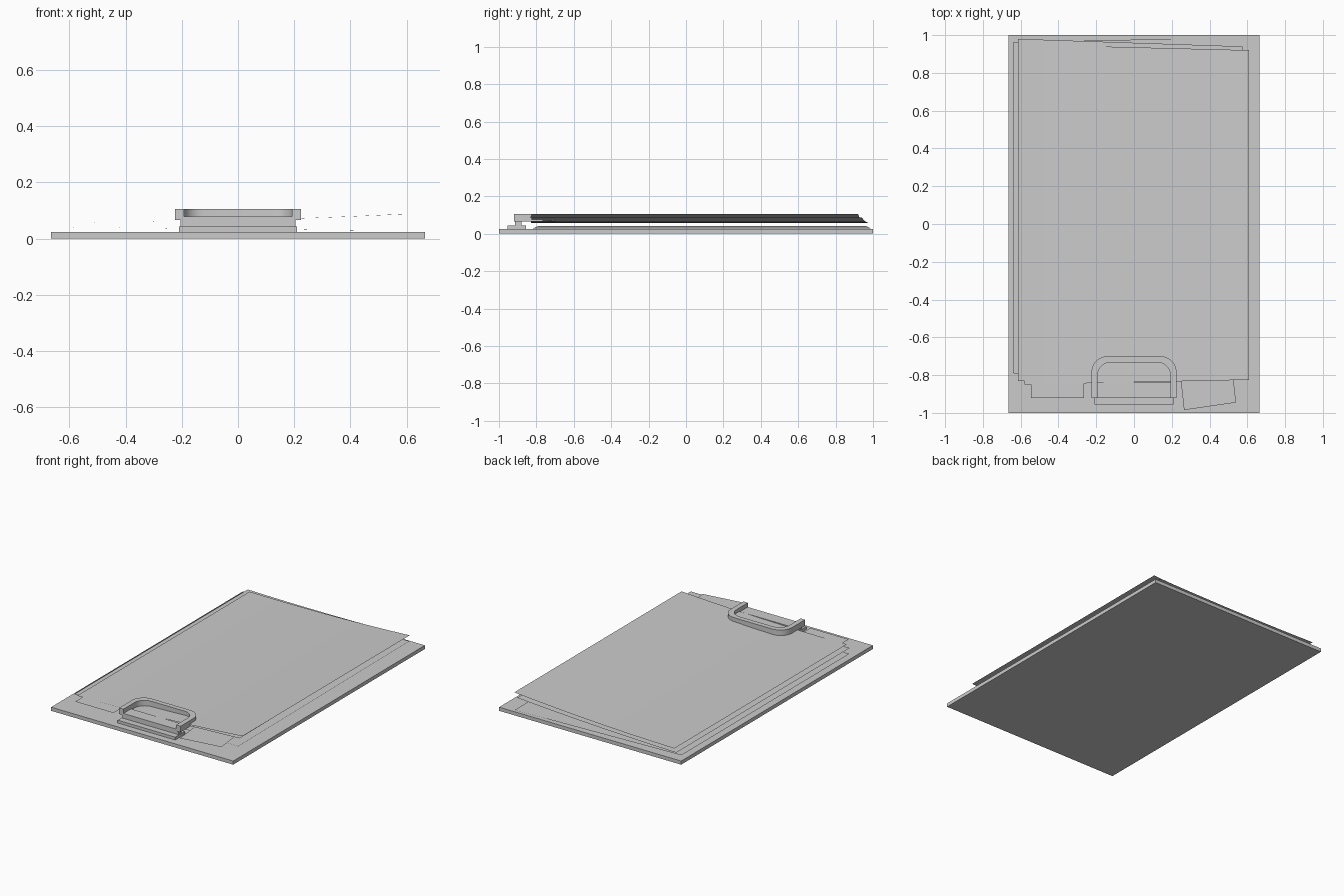
import bpy, math
from mathutils import Vector

if "Cube" in bpy.data.objects:
    bpy.data.objects.remove(bpy.data.objects["Cube"])


def make(name, verts, faces, smooth=False):
    me = bpy.data.meshes.new(name)
    me.from_pydata(verts, [], faces)
    me.update()
    ob = bpy.data.objects.new(name, me)
    bpy.context.collection.objects.link(ob)
    for p in me.polygons:
        p.use_smooth = smooth
    return ob


def box(name, x0, x1, y0, y1, z0, z1):
    v = [(x, y, z) for z in (z0, z1) for x, y in ((x0, y0), (x1, y0), (x1, y1), (x0, y1))]
    f = [(3, 2, 1, 0), (4, 5, 6, 7)]
    f += [(i, (i + 1) % 4, (i + 1) % 4 + 4, i + 4) for i in range(4)]
    return make(name, v, f)


def sheet(name, bl, br, tr, tl, z_left, z_right, power=2.0, n=20):
    """Thin sheet that bends in height from its left to its right edge."""
    bl, br, tr, tl = (Vector(p) for p in (bl, br, tr, tl))
    v = []
    for i in range(n + 1):
        t = i / n
        z = z_left + (z_right - z_left) * t ** power
        for p in (bl.lerp(br, t), tl.lerp(tr, t)):
            v.append((p.x, p.y, z))
    f = [(2 * i, 2 * i + 2, 2 * i + 3, 2 * i + 1) for i in range(n)]
    return make(name, v, f, True)


# Backing board
box("board", -0.665, 0.665, -1, 1, 0, 0.024)

# Stack of loose sheets, the upper ones curling up at the right
sheet("bottom_sheet", (-0.64, -0.79), (0.575, -0.82), (0.56, 0.988), (-0.64, 0.962), 0.041, 0.028, 1.0)
sheet("middle_sheet", (-0.615, -0.83), (0.59, -0.825), (0.575, 0.94), (-0.615, 0.98), 0.058, 0.087)
sheet("top_sheet", (-0.58, -0.85), (0.61, -0.825), (0.61, 0.92), (-0.58, 0.95), 0.065, 0.106)

# Small notes poking out beside the clip
sheet("left_note", (-0.545, -0.92), (-0.265, -0.92), (-0.265, -0.64), (-0.545, -0.64), 0.062, 0.062, n=1)
sheet("right_note", (0.265, -0.985), (0.54, -0.945), (0.51, -0.67), (0.235, -0.71), 0.062, 0.062, n=1)

# Clip: base, upright and jaw plate
box("clip_base", -0.21, 0.21, -0.955, -0.855, 0.024, 0.043)
box("clip_upright", -0.205, 0.205, -0.915, -0.88, 0.043, 0.066)
box("clip_jaw", -0.2, 0.2, -0.92, -0.84, 0.065, 0.078)


# Clip handle: rounded U extruded upward
def u_path(hw, y_front, y_back, r, steps=8):
    pts = [(hw, y_front)]
    for k in range(steps + 1):
        a = math.pi / 2 * k / steps
        pts.append((hw - r + r * math.cos(a), y_back - r + r * math.sin(a)))
    return pts + [(-x, y) for x, y in reversed(pts)]


outer = u_path(0.225, -0.92, -0.70, 0.085)
inner = u_path(0.193, -0.92, -0.732, 0.07)
n = len(outer)
verts = [(x, y, z) for z in (0.066, 0.106) for ring in (outer, inner) for x, y in ring]
faces = [(0, n, 3 * n, 2 * n), (n - 1, 3 * n - 1, 4 * n - 1, 2 * n - 1)]
for i in range(n - 1):
    j = i + 1
    faces += [(i, n + i, n + j, j),
              (2 * n + i, 2 * n + j, 3 * n + j, 3 * n + i),
              (i, j, 2 * n + j, 2 * n + i),
              (n + j, n + i, 3 * n + i, 3 * n + j)]
handle = make("clip_handle", verts, faces)
bpy.context.view_layer.objects.active = handle
handle.select_set(True)
bpy.ops.object.mode_set(mode='EDIT')
bpy.ops.mesh.select_all(action='SELECT')
bpy.ops.mesh.normals_make_consistent(inside=False)
bpy.ops.object.mode_set(mode='OBJECT')
bpy.ops.object.shade_smooth_by_angle(angle=math.radians(30))
